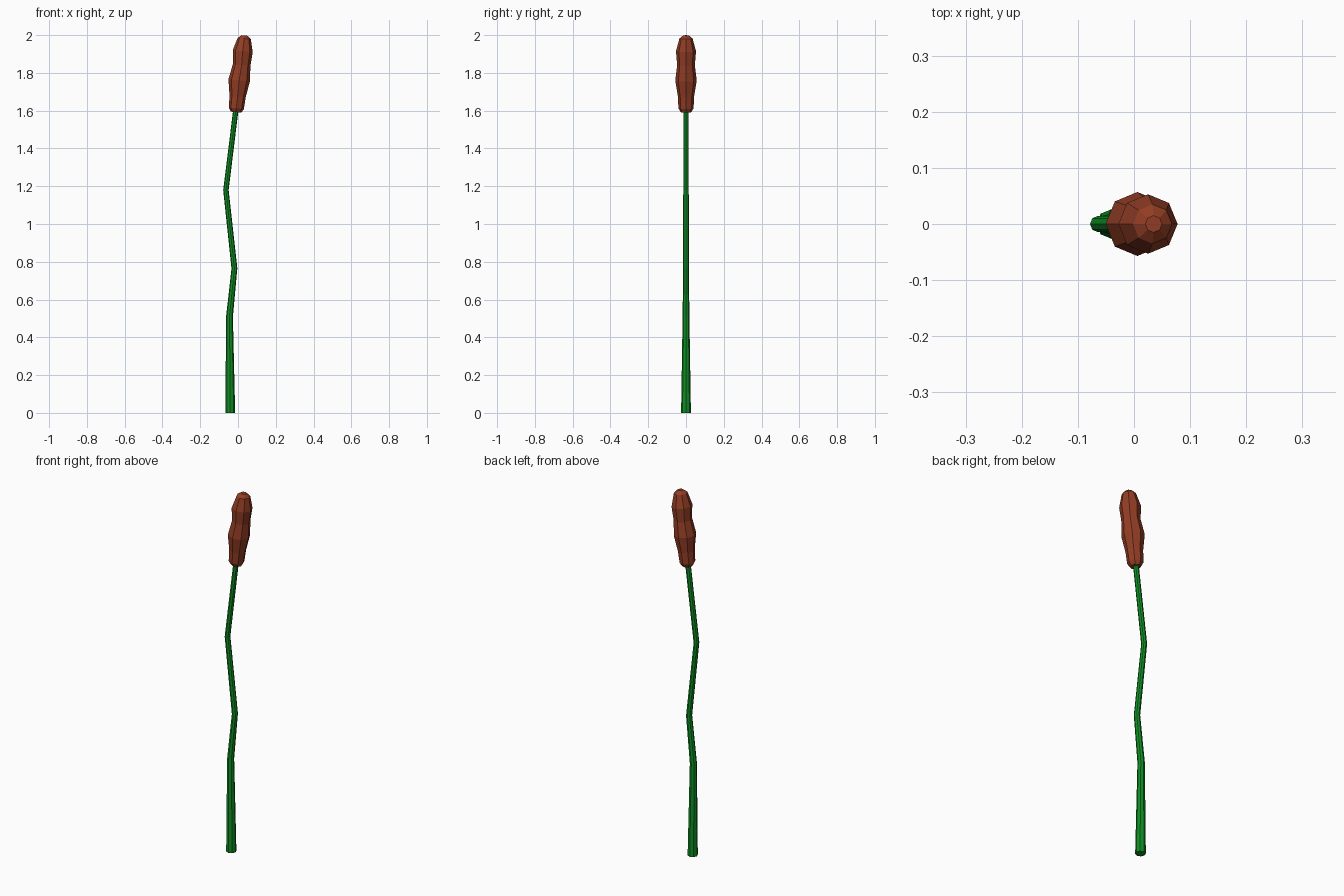
import bpy, bmesh, math
from mathutils import Vector

if "Cube" in bpy.data.objects:
    bpy.data.objects.remove(bpy.data.objects["Cube"])

SIDES = 8


def material(name, colour):
    m = bpy.data.materials.new(name)
    m.diffuse_color = (*colour, 1)
    m.use_nodes = True
    m.node_tree.nodes["Principled BSDF"].inputs["Base Color"].default_value = m.diffuse_color
    return m


def tube(name, rings, mat, tilt=None):
    """Loft octagons through (x, z, radius) rings, each facing along the path."""
    bm = bmesh.new()
    loops = []
    for i, (x, z, r) in enumerate(rings):
        a, b = rings[max(i - 1, 0)], rings[min(i + 1, len(rings) - 1)]
        slope = tilt if tilt is not None else (b[0] - a[0]) / (b[1] - a[1])
        if i == 0 and tilt is None:
            slope = 0
        side = Vector((1, 0, -slope)).normalized()
        loops.append([])
        for k in range(SIDES):
            t = 2 * math.pi * k / SIDES
            p = Vector((x, 0, z)) + side * r * math.cos(t) + Vector((0, r * math.sin(t), 0))
            loops[-1].append(bm.verts.new(p))
    for lo, hi in zip(loops, loops[1:]):
        for k in range(SIDES):
            n = (k + 1) % SIDES
            bm.faces.new((lo[k], lo[n], hi[n], hi[k]))
    bm.faces.new(loops[0][::-1])
    bm.faces.new(loops[-1])
    bmesh.ops.recalc_face_normals(bm, faces=bm.faces)
    me = bpy.data.meshes.new(name)
    bm.to_mesh(me)
    bm.free()
    me.materials.append(mat)
    ob = bpy.data.objects.new(name, me)
    bpy.context.collection.objects.link(ob)
    return ob


green = material("stem green", (0.005, 0.27, 0.017))
brown = material("seed head brown", (0.29, 0.047, 0.018))

# Kinked, tapering stem
tube("stem", [(-0.041, 0, 0.026), (-0.045, 0.51, 0.018), (-0.019, 0.765, 0.0155),
              (-0.064, 1.18, 0.0145), (-0.012, 1.60, 0.014)], green)

# Lumpy seed head, leaning with the stem tip
tube("seed_head", [(-0.010, 1.592, 0.028), (-0.009, 1.612, 0.040), (-0.002, 1.675, 0.043),
                   (0.006, 1.76, 0.057), (0.019, 1.84, 0.047), (0.025, 1.915, 0.053),
                   (0.033, 1.982, 0.035), (0.035, 1.998, 0.015)], brown, tilt=0.1)
